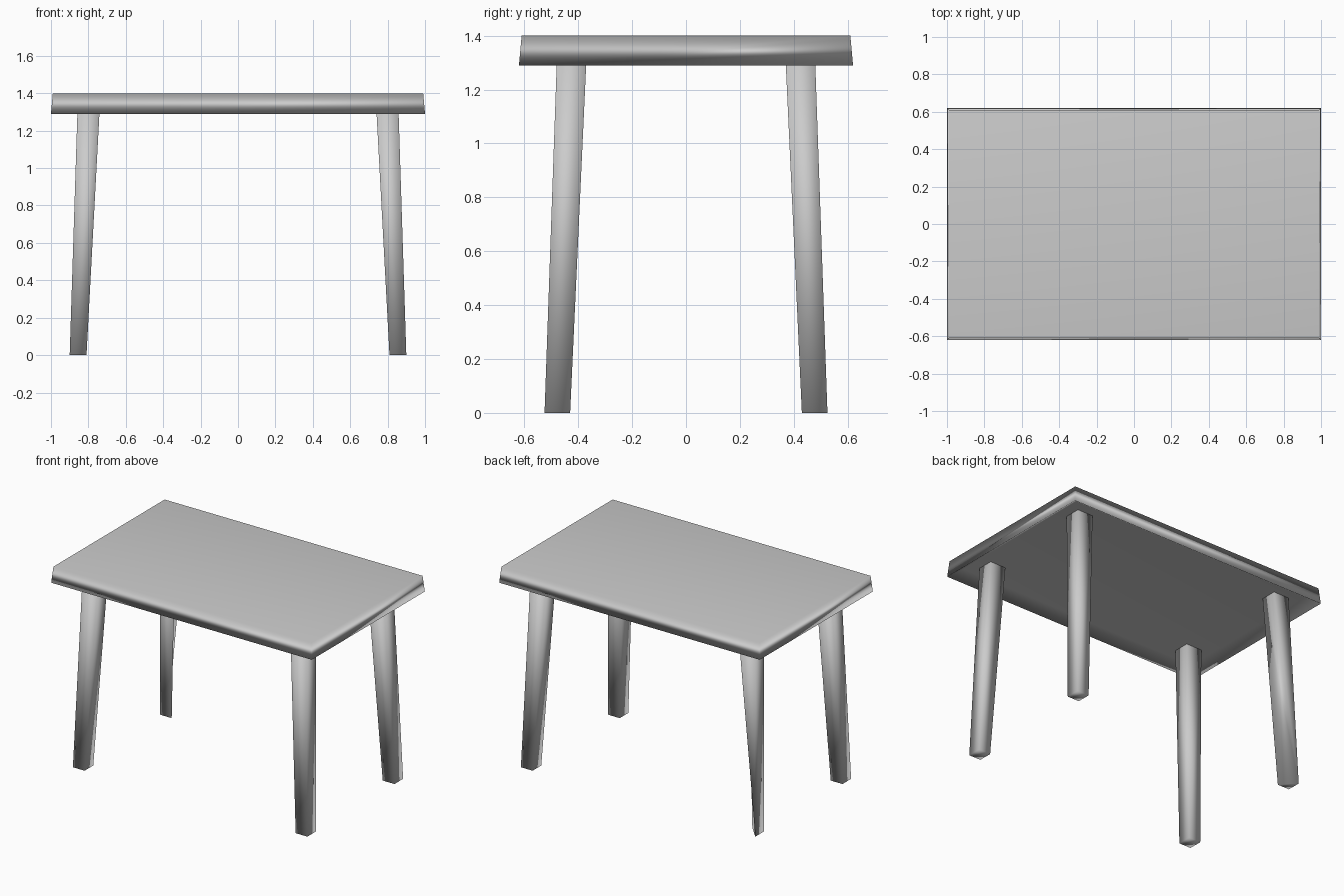
import bpy, bmesh

if "Cube" in bpy.data.objects:
    bpy.data.objects.remove(bpy.data.objects["Cube"])

grey = bpy.data.materials.new("light_grey")
grey.diffuse_color = (0.6, 0.6, 0.6, 1)
grey.use_nodes = True
grey.node_tree.nodes["Principled BSDF"].inputs["Base Color"].default_value = grey.diffuse_color


def finish(bm, name):
    for f in bm.faces:
        f.smooth = True
    bmesh.ops.recalc_face_normals(bm, faces=bm.faces[:])
    mesh = bpy.data.meshes.new(name)
    bm.to_mesh(mesh)
    bm.free()
    mesh.materials.append(grey)
    obj = bpy.data.objects.new(name, mesh)
    bpy.context.collection.objects.link(obj)
    return obj


def ring(bm, x0, x1, y0, y1, z):
    """Four corner vertices, counter-clockwise from above."""
    return [bm.verts.new((x, y, z)) for x, y in ((x0, y0), (x1, y0), (x1, y1), (x0, y1))]


def loft(bm, rings):
    """Join the rings with side faces and cap both ends."""
    for low, high in zip(rings, rings[1:]):
        for i in range(4):
            j = (i + 1) % 4
            bm.faces.new((low[i], low[j], high[j], high[i]))
    bm.faces.new(rings[0][::-1])
    bm.faces.new(rings[-1])


# tabletop: raised underside panel, sloped rim, slightly leaning sides, flat top
bm = bmesh.new()
loft(bm, [ring(bm, -x, x, -y, y, z) for x, y, z in
          ((0.93, 0.55, 1.34), (1.0, 0.62, 1.29), (0.99, 0.61, 1.40))])
table = finish(bm, "tabletop")
# large faces stay flat while the narrow sides blend into them
table.modifiers.new("soft_edges", 'WEIGHTED_NORMAL')


# legs: tapered and splayed outwards, running up to the underside panel
def leg(name, sx, sy, pinched=False):
    bm = bmesh.new()
    foot = ring(bm, 0.81, 0.90, 0.43, 0.525, 0.0)
    head = ring(bm, 0.738, 0.857, 0.368, 0.478, 1.345)
    loft(bm, [foot, head])
    if pinched:  # this foot has only three corners
        bmesh.ops.pointmerge(bm, verts=[foot[3], foot[2]], merge_co=foot[2].co.copy())
    for v in bm.verts:
        v.co.x *= sx
        v.co.y *= sy
    finish(bm, name)


leg("front_left_leg", -1, -1)
leg("front_right_leg", 1, -1)
leg("back_right_leg", 1, 1)
leg("back_left_leg", -1, 1, pinched=True)
